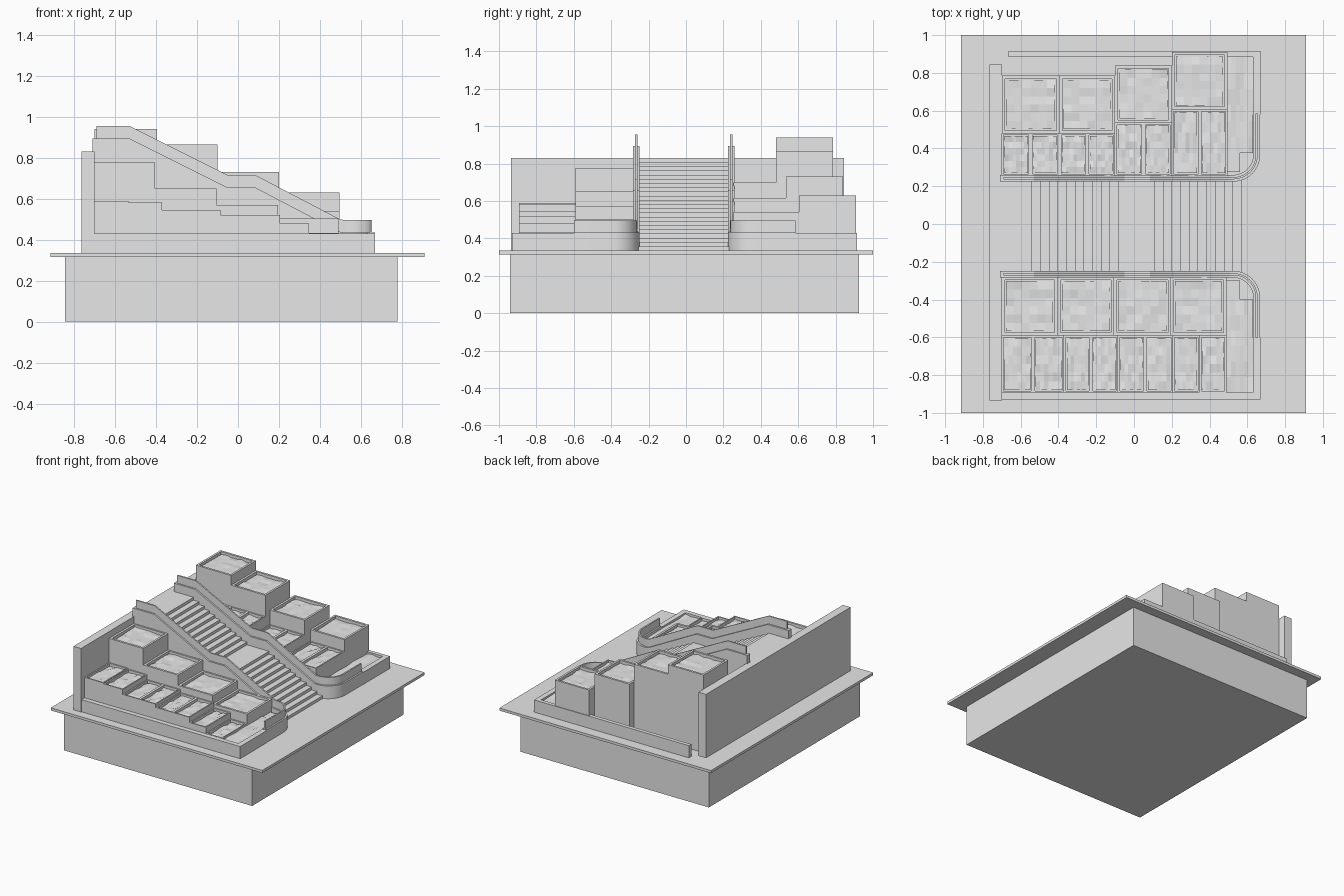
import bpy, bmesh, math, random
from mathutils import Vector

random.seed(4)
if "Cube" in bpy.data.objects:
    bpy.data.objects.remove(bpy.data.objects["Cube"], do_unlink=True)

stone = bpy.data.materials.new("plain grey")
stone.use_nodes = True
GREY = (0.8, 0.8, 0.8, 1)
stone.diffuse_color = GREY
stone.node_tree.nodes["Principled BSDF"].inputs["Base Color"].default_value = GREY

FLOOR = 0.335


def finish(name, bm):
    bmesh.ops.recalc_face_normals(bm, faces=bm.faces)
    mesh = bpy.data.meshes.new(name)
    bm.to_mesh(mesh)
    bm.free()
    mesh.materials.append(stone)
    obj = bpy.data.objects.new(name, mesh)
    bpy.context.collection.objects.link(obj)
    return obj


def box_mesh(x0, x1, y0, y1, z0, z1):
    bm = bmesh.new()
    bmesh.ops.create_cube(bm, size=1)
    for v in bm.verts:
        v.co = Vector((x0 if v.co.x < 0 else x1,
                       y0 if v.co.y < 0 else y1,
                       z0 if v.co.z < 0 else z1))
    return bm


def box(name, *bounds):
    return finish(name, box_mesh(*bounds))


def soil(name, x0, x1, y0, y1, z, cells=6):
    """Slightly uneven planting bed."""
    bm = bmesh.new()
    bmesh.ops.create_grid(bm, x_segments=cells, y_segments=cells, size=0.5)
    for v in bm.verts:
        v.co = Vector(((x0 + x1) / 2 + v.co.x * (x1 - x0),
                       (y0 + y1) / 2 + v.co.y * (y1 - y0),
                       z + random.uniform(-0.005, 0.005)))
    finish(name, bm)


def planter(name, x0, x1, y0, y1, top, rim, depth=0.025):
    """Solid block with a sunken bed inside a raised rim."""
    bm = box_mesh(x0, x1, y0, y1, FLOOR, top)
    bm.normal_update()
    lid = max(bm.faces, key=lambda f: f.calc_center_median().z)
    bmesh.ops.inset_region(bm, faces=[lid], thickness=rim)
    ring = bmesh.ops.extrude_discrete_faces(bm, faces=[lid])["faces"][0]
    for v in ring.verts:
        v.co.z -= depth
    finish(name, bm)
    soil(name + "_soil", x0 + rim, x1 - rim, y0 + rim, y1 - rim, top - depth + 0.008)


# Base and platform
box("base", -0.845, 0.78, -0.94, 0.925, 0, 0.32)
box("platform", -0.915, 0.91, -1, 1, 0.315, FLOOR)

# Tall rear wall and low garden walls
box("tall_wall", -0.765, -0.7, -0.935, 0.845, FLOOR, 0.83)
box("front_low_wall", -0.7, 0.67, -0.93, -0.893, FLOOR, 0.43)
box("front_end_wall", 0.63, 0.67, -0.93, -0.6, FLOOR, 0.43)
box("back_low_wall", -0.665, 0.67, 0.885, 0.915, FLOOR, 0.43)
box("back_end_wall", 0.63, 0.67, 0.58, 0.915, FLOOR, 0.43)

# Lawns beside the lowest planters, with a corner following the curved wall
for name, ys, side in (("front_lawn", (-0.893, -0.4), -1), ("back_lawn", (0.375, 0.885), 1)):
    box(name, 0.49, 0.63, ys[0], ys[1], FLOOR, 0.41)
    soil(name + "_soil", 0.49, 0.63, ys[0], ys[1], 0.416)
    inner = ys[1] if side < 0 else ys[0]
    box(name + "_corner", 0.49, 0.56, min(inner, inner - side * 0.1),
        max(inner, inner - side * 0.1), FLOOR, 0.41)

# Front planters: four large ones behind eight small ones
edges = (-0.7, -0.405, -0.105, 0.195, 0.49)
for i, top in enumerate((0.777, 0.65, 0.57, 0.505)):
    planter("front_large_planter", edges[i], edges[i + 1], -0.59, -0.28, top, 0.023)

edges = (-0.7, -0.37, -0.085, 0.205, 0.49)
tops = (0.59, 0.583, 0.545, 0.545, 0.52, 0.52, 0.48, 0.432)
for i, top in enumerate(tops):
    a, b = edges[i // 2], edges[i // 2 + 1]
    mid = (a + b) / 2
    x0, x1 = (a, mid) if i % 2 == 0 else (mid, b)
    planter("front_small_planter", x0, x1, -0.893, -0.59, top, 0.014)

# Back planters: large ones step outwards, with a pair of small ones before each
edges = (-0.7, -0.395, -0.1, 0.2, 0.495)
rows = ((0.48, 0.94, 0.70), (0.48, 0.865, 0.70), (0.535, 0.73, 0.617), (0.605, 0.63, 0.54))
for i, (y, tall, low) in enumerate(rows):
    a, b = edges[i], edges[i + 1]
    planter("back_large_planter", a, b, y, y + 0.305, tall, 0.023)
    mid = (a + b) / 2
    for x0, x1 in ((a, mid), (mid, b)):
        planter("back_small_planter", x0, x1, 0.255, y, low, 0.014)

# Staircase: two flights with a landing between, as one stepped profile
STEPS, TREAD = 11, 0.046
RISE = (0.83 - FLOOR) / (2 * STEPS)
profile = [(0.57, FLOOR)]
for start in (0.57, -0.08):
    for i in range(STEPS):
        x, z = start - i * TREAD, profile[-1][1]
        profile += [(x, z), (x, z + RISE)]
profile += [(-0.7, 0.83), (-0.7, FLOOR)]
profile = profile[1:]
bm = bmesh.new()
face = bm.faces.new([bm.verts.new((x, -0.255, z)) for x, z in profile])
extruded = bmesh.ops.extrude_face_region(bm, geom=[face])["geom"]
bmesh.ops.translate(bm, vec=(0, 0.485, 0),
                    verts=[g for g in extruded if isinstance(g, bmesh.types.BMVert)])
finish("staircase", bm)


# Parapets and rails: swept along the stairs, then around a quarter turn
def sweep(name, path, width, low, high):
    """path holds (x, y, top); low and high turn a top into bottom and top heights."""
    bm = bmesh.new()
    rings = []
    for i, (x, y, top) in enumerate(path):
        p, q = path[max(i - 1, 0)], path[min(i + 1, len(path) - 1)]
        d = Vector((q[0] - p[0], q[1] - p[1])).normalized() * (width / 2)
        rings.append([bm.verts.new((x + s * d.y, y - s * d.x, z))
                      for s, z in ((-1, low(top)), (1, low(top)), (1, high(top)), (-1, high(top)))])
    for a, b in zip(rings, rings[1:]):
        for k in range(4):
            bm.faces.new((a[k], a[(k + 1) % 4], b[(k + 1) % 4], b[k]))
    bm.faces.new(rings[0])
    bm.faces.new(rings[-1])
    obj = finish(name, bm)
    bpy.ops.object.select_all(action="DESELECT")
    obj.select_set(True)
    bpy.context.view_layer.objects.active = obj
    bpy.ops.object.shade_smooth_by_angle(angle=math.radians(25))


SLOPE = ((-0.53, 0.895), (-0.05, 0.655), (0.085, 0.655), (0.5, 0.438))
for label, side, y, end in (("front", -1, -0.266, -0.6), ("back", 1, 0.242, 0.585)):
    R = 0.125
    turn = []
    for k in range(13):
        t = math.pi / 2 * k / 12
        turn.append((0.525 + R * math.sin(t), y + side * R * (1 - math.cos(t)), 0.435))
    tail = [(x, y, z) for x, z in SLOPE] + turn + [(0.65, end, 0.435)]
    sweep(label + "_parapet", [(-0.71, y, 0.895)] + tail, 0.036,
          lambda z: FLOOR, lambda z: z)
    sweep(label + "_rail", [(-0.69, y, 0.895)] + tail, 0.011,
          lambda z: z - 0.005, lambda z: z + 0.061)
